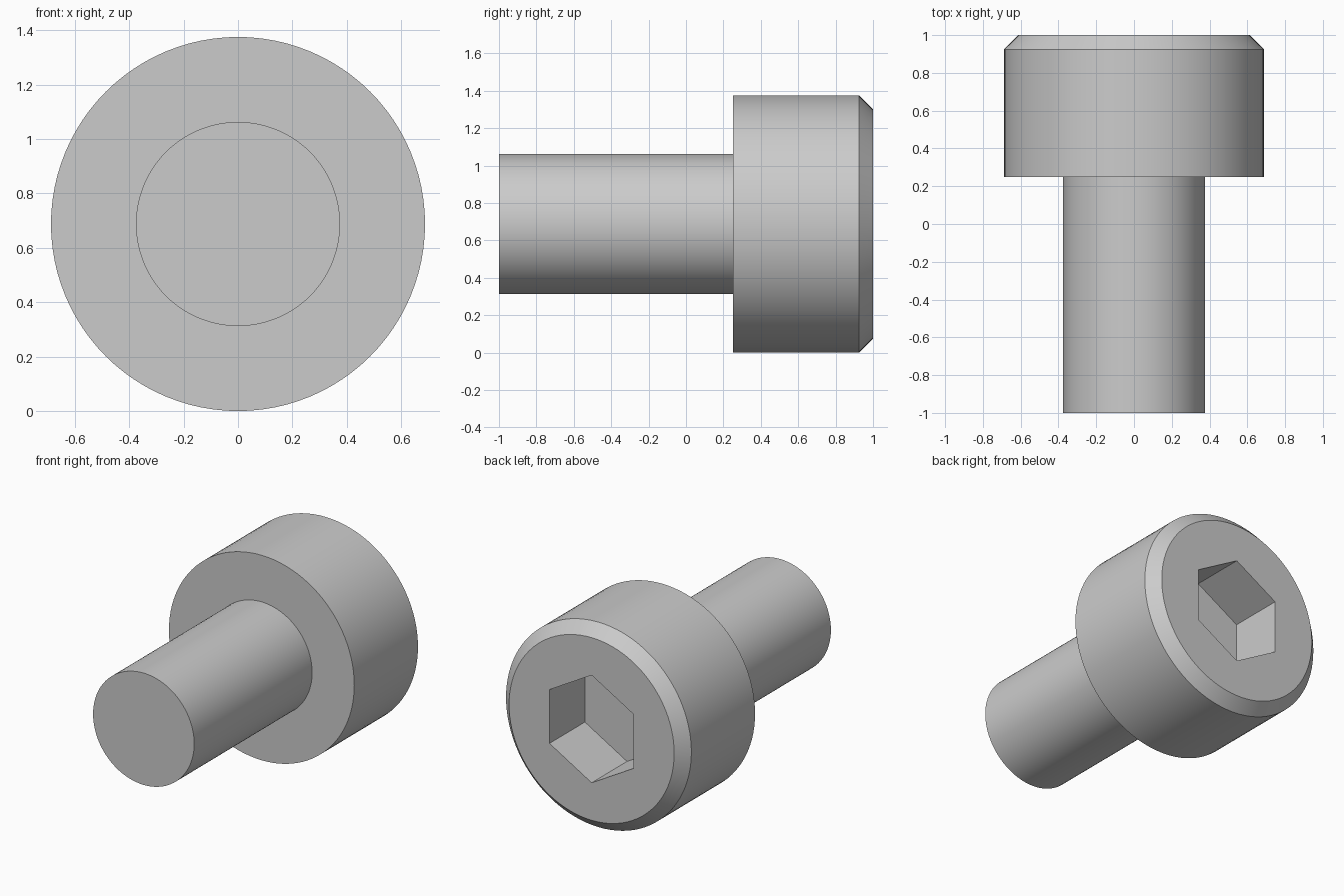
import bpy
import bmesh
import math

SEGMENTS = 96
HEAD_RADIUS = 0.6875
SHANK_RADIUS = 0.375
CHAMFER = 0.075
SOCKET_FLATS = 0.625
SOCKET_DEPTH = 0.375
AXIS_HEIGHT = HEAD_RADIUS

if "Cube" in bpy.data.objects:
    bpy.data.objects.remove(bpy.data.objects["Cube"], do_unlink=True)

# Plain grey metal
steel = bpy.data.materials.new("grey_steel")
steel.use_nodes = True
grey = (0.6, 0.6, 0.6, 1.0)
steel.diffuse_color = grey
steel.node_tree.nodes["Principled BSDF"].inputs["Base Color"].default_value = grey

bm = bmesh.new()


def ring(radius, y, sides):
    """Ring of vertices around the screw axis, with one corner straight up."""
    step = math.tau / sides
    return [bm.verts.new((radius * math.sin(i * step), y,
                          AXIS_HEIGHT + radius * math.cos(i * step)))
            for i in range(sides)]


def wall(a, b):
    """Quads joining two rings of equal size."""
    n = len(a)
    for i in range(n):
        j = (i + 1) % n
        bm.faces.new((a[i], a[j], b[j], b[i]))


def loop_edges(verts):
    return [bm.edges.get((verts[i - 1], verts[i])) for i in range(len(verts))]


# Shank, underside of the head, head side and chamfer
profile = [(SHANK_RADIUS, -1), (SHANK_RADIUS, 0.25), (HEAD_RADIUS, 0.25),
           (HEAD_RADIUS, 1 - CHAMFER), (HEAD_RADIUS - CHAMFER, 1)]
rings = [ring(r, y, SEGMENTS) for r, y in profile]
for lower, upper in zip(rings, rings[1:]):
    wall(lower, upper)
bm.faces.new(rings[0])

# Hexagonal socket with a flat floor
corner = SOCKET_FLATS / math.sqrt(3)
mouth = ring(corner, 1, 6)
floor = ring(corner, 1 - SOCKET_DEPTH, 6)
wall(mouth, floor)
bm.faces.new(floor)

# Flat head face around the socket mouth
bmesh.ops.triangle_fill(bm, use_beauty=True, normal=(0, 1, 0),
                        edges=loop_edges(rings[-1]) + loop_edges(mouth))
bmesh.ops.recalc_face_normals(bm, faces=bm.faces[:])

mesh = bpy.data.meshes.new("socket_head_screw")
bm.to_mesh(mesh)
bm.free()
mesh.materials.append(steel)
screw = bpy.data.objects.new("socket_head_screw", mesh)
bpy.context.collection.objects.link(screw)

# Smooth round sides, crisp rims and socket corners
bpy.ops.object.select_all(action="DESELECT")
screw.select_set(True)
bpy.context.view_layer.objects.active = screw
bpy.ops.object.shade_smooth_by_angle(angle=math.radians(30))
